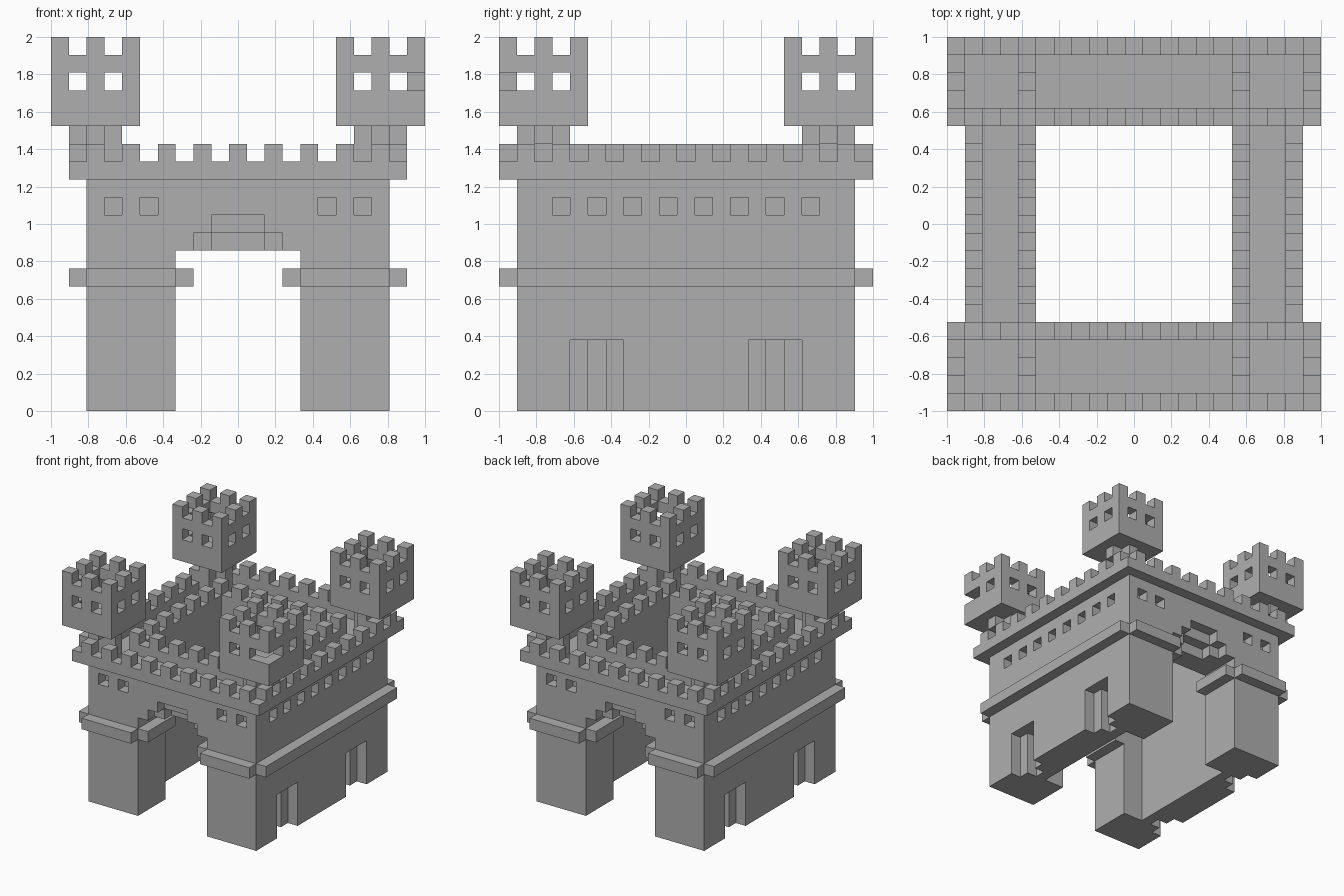
import bpy
import bmesh

N = 21                      # blocks along the longest side
U = 2 / N                   # block size

default = bpy.data.objects.get("Cube")
if default:
    bpy.data.objects.remove(default, do_unlink=True)

stone = bpy.data.materials.new("grey_stone")
stone.use_nodes = True
GREY = (0.43, 0.43, 0.43, 1)
stone.diffuse_color = GREY
stone.node_tree.nodes["Principled BSDF"].inputs["Base Color"].default_value = GREY


def block(x0, x1, y0, y1, z0, z1):
    """Set of unit blocks filling a box."""
    return {(x, y, z) for x in range(x0, x1) for y in range(y0, y1) for z in range(z0, z1)}


def mirrored(cells):
    """Repeat blocks across both vertical centre planes."""
    m = N - 1
    cells = cells | {(m - x, y, z) for x, y, z in cells}
    return cells | {(x, m - y, z) for x, y, z in cells}


def build(name, cells):
    """Skin the outside of a set of blocks and merge its flat areas."""
    bm = bmesh.new()
    for cell in cells:
        for a in range(3):
            u, v = (a + 1) % 3, (a + 2) % 3
            for side in (0, 1):
                near = list(cell)
                near[a] += 1 if side else -1
                if tuple(near) in cells:
                    continue
                ring = []
                for du, dv in ((0, 0), (1, 0), (1, 1), (0, 1)):
                    p = list(cell)
                    p[a] += side
                    p[u] += du
                    p[v] += dv
                    ring.append(bm.verts.new((p[0] * U - 1, p[1] * U - 1, p[2] * U)))
                bm.faces.new(ring if side else ring[::-1])
    bmesh.ops.remove_doubles(bm, verts=bm.verts[:], dist=U / 100)
    bmesh.ops.dissolve_limit(bm, angle_limit=0.01, verts=bm.verts[:], edges=bm.edges[:])
    bmesh.ops.triangulate(bm, faces=[f for f in bm.faces if len(f.verts) > 4])
    mesh = bpy.data.meshes.new(name)
    bm.to_mesh(mesh)
    bm.free()
    mesh.materials.append(stone)
    obj = bpy.data.objects.new(name, mesh)
    bpy.context.collection.objects.link(obj)
    return obj


# Walls around an open courtyard, with a passage through front and back
walls = block(2, 19, 1, 20, 0, 13) - block(5, 16, 5, 16, 0, 13)
walls -= block(7, 14, 0, N, 0, 9)
# Stepped hollow above each passage mouth
arch = block(8, 13, 1, 2, 9, 10) | block(9, 12, 1, 2, 10, 11) | block(9, 12, 2, 3, 9, 10)
# Stepped door alcoves and square window recesses
doors = block(2, 3, 4, 7, 0, 4) | block(3, 4, 5, 6, 0, 4)
windows = set()
for i in range(3, 10, 2):
    windows |= block(2, 3, i, i + 1, 11, 12)
for i in (3, 5):
    windows |= block(i, i + 1, 1, 2, 11, 12)
build("castle_walls", walls - mirrored(arch | doors | windows))

# Ledges at mid height
build("side_ledges", mirrored(block(1, 2, 1, 20, 7, 8)))
build("gate_ledges", mirrored(block(2, 7, 0, 1, 7, 8)))
build("passage_ledges", mirrored(block(7, 8, 1, 5, 7, 8)))

# Outer and inner parapets with alternating merlons
outer = block(1, 20, 0, N, 13, 14) - block(2, 19, 1, 20, 13, 14)
inner = block(4, 17, 4, 17, 13, 14) - block(5, 16, 5, 16, 13, 14)
for name, rim in (("outer_parapet", outer), ("inner_parapet", inner)):
    build(name, rim | {(x, y, z + 1) for x, y, z in rim if (x + y) % 2 == 0})

# Corner turrets on cross-shaped necks
neck = block(1, 4, 2, 3, 15, 16) | block(2, 3, 1, 4, 15, 16)
neck |= block(2, 4, 2, 3, 13, 15) | block(2, 3, 2, 4, 13, 15)
build("turret_necks", mirrored(neck))

turret = block(0, 5, 0, 5, 16, N) - block(1, 4, 1, 4, 17, N)
turret -= {c for c in turret if c[2] == N - 1 and (c[0] + c[1]) % 2}
for i in (1, 3):
    turret -= block(i, i + 1, 0, 5, 18, 19) | block(0, 5, i, i + 1, 18, 19)
for side, dx in (("right", 0), ("left", 16)):
    for end, dy in (("front", 0), ("back", 16)):
        cells = {(x + dx, y + dy, z) for x, y, z in turret}
        if (side, end) == ("left", "front"):
            cells.discard((N - 1, 0, 18))      # broken corner stone
        build(f"{end}_{side}_turret", cells)
